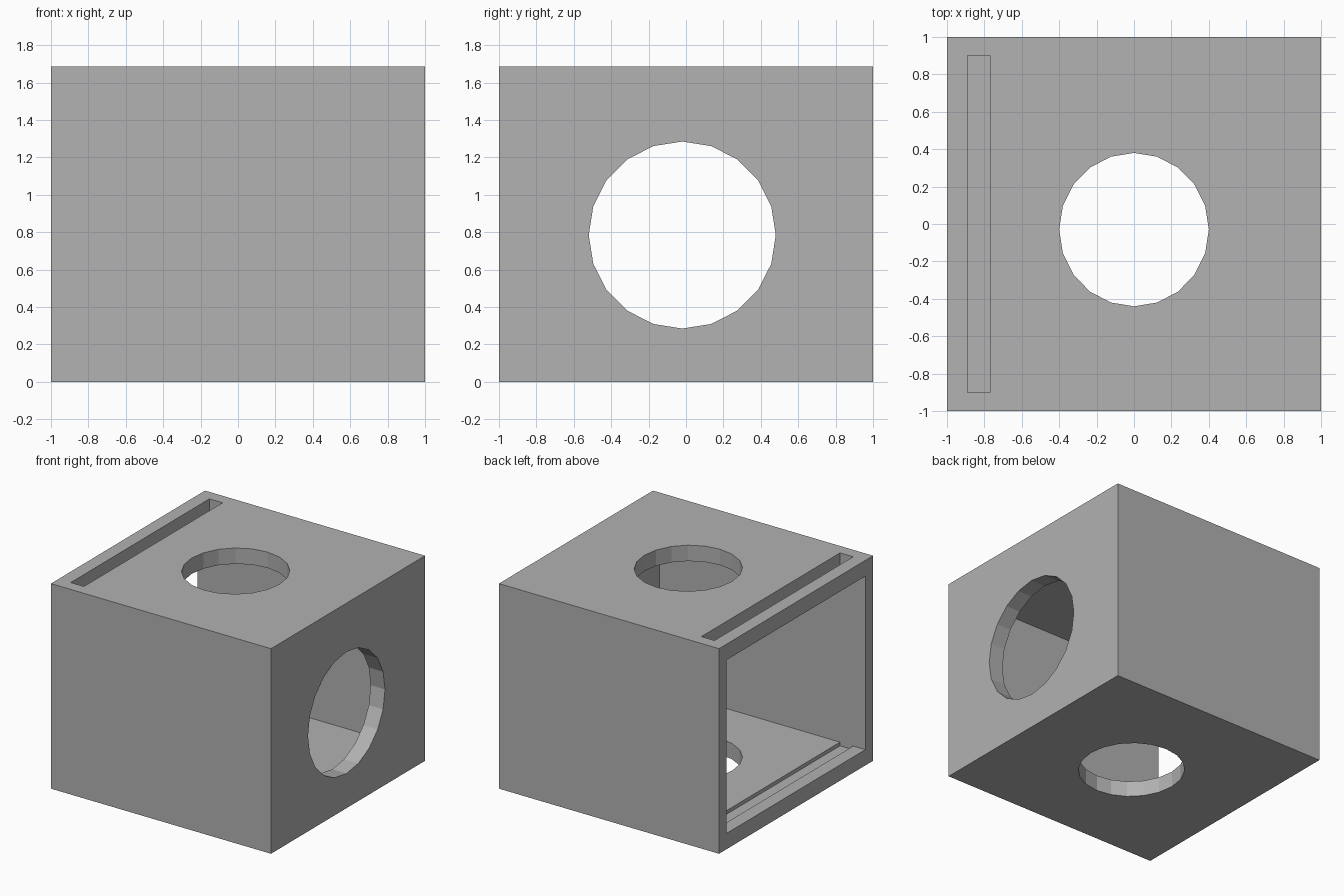
import bpy
import bmesh
from math import pi
from mathutils import Matrix

if "Cube" in bpy.data.objects:
    bpy.data.objects.remove(bpy.data.objects["Cube"], do_unlink=True)

HEIGHT, WALL, SIDE = 1.685, 0.13, 0.9
SLOT_OUT, SLOT_IN, GROOVE = -0.89, -0.77, 0.03

grey = bpy.data.materials.new("matte grey")
grey.use_nodes = True
colour = (0.445, 0.445, 0.445, 1)
grey.diffuse_color = colour
grey.node_tree.nodes["Principled BSDF"].inputs["Base Color"].default_value = colour


def make_object(name, bm):
    bmesh.ops.recalc_face_normals(bm, faces=bm.faces)
    mesh = bpy.data.meshes.new(name)
    bm.to_mesh(mesh)
    bm.free()
    mesh.materials.append(grey)
    obj = bpy.data.objects.new(name, mesh)
    bpy.context.collection.objects.link(obj)
    return obj


def round_cutter(name, location, scale, rotation=Matrix()):
    bm = bmesh.new()
    bmesh.ops.create_cone(bm, cap_ends=True, segments=20, radius1=1, radius2=1, depth=1,
                          matrix=Matrix.Translation(location) @ rotation @ Matrix.Diagonal((*scale, 1)))
    return make_object(name, bm)


# Outer shell
bm = bmesh.new()
bmesh.ops.create_cube(bm, size=1, matrix=Matrix.Translation((0, 0, HEIGHT / 2))
                      @ Matrix.Diagonal((2, 2, HEIGHT, 1)))
box = make_object("box_shell", bm)

# Open cavity with the panel slot above and its groove in the floor, as one profile
ceiling = HEIGHT - WALL
profile = [(-1.2, WALL), (SLOT_OUT, WALL), (SLOT_OUT, WALL - GROOVE), (SLOT_IN, WALL - GROOVE),
           (SLOT_IN, WALL), (1 - WALL, WALL), (1 - WALL, ceiling), (SLOT_IN, ceiling),
           (SLOT_IN, 2), (SLOT_OUT, 2), (SLOT_OUT, ceiling), (-1.2, ceiling)]
bm = bmesh.new()
face = bm.faces.new([bm.verts.new((x, -SIDE, z)) for x, z in profile])
extruded = bmesh.ops.extrude_face_region(bm, geom=[face])["geom"]
bmesh.ops.translate(bm, vec=(0, 2 * SIDE, 0),
                    verts=[v for v in extruded if isinstance(v, bmesh.types.BMVert)])
cavity = make_object("cavity_cutter", bm)

# Round holes through the top and bottom, and through the left wall
vertical_hole = round_cutter("vertical_hole_cutter", (0, -0.03, HEIGHT / 2), (0.4, 0.41, 3))
side_hole = round_cutter("side_hole_cutter", (0.95, -0.02, 0.785), (0.5, 0.5, 0.6),
                         Matrix.Rotation(pi / 2, 4, "Y"))

# Cut, then discard the cutters
bpy.context.view_layer.objects.active = box
for cutter in (cavity, vertical_hole, side_hole):
    cutter.hide_render = True
    cut = box.modifiers.new(cutter.name, "BOOLEAN")
    cut.operation, cut.solver, cut.object = "DIFFERENCE", "EXACT", cutter
    bpy.ops.object.modifier_apply(modifier=cut.name)
    bpy.data.objects.remove(cutter, do_unlink=True)
